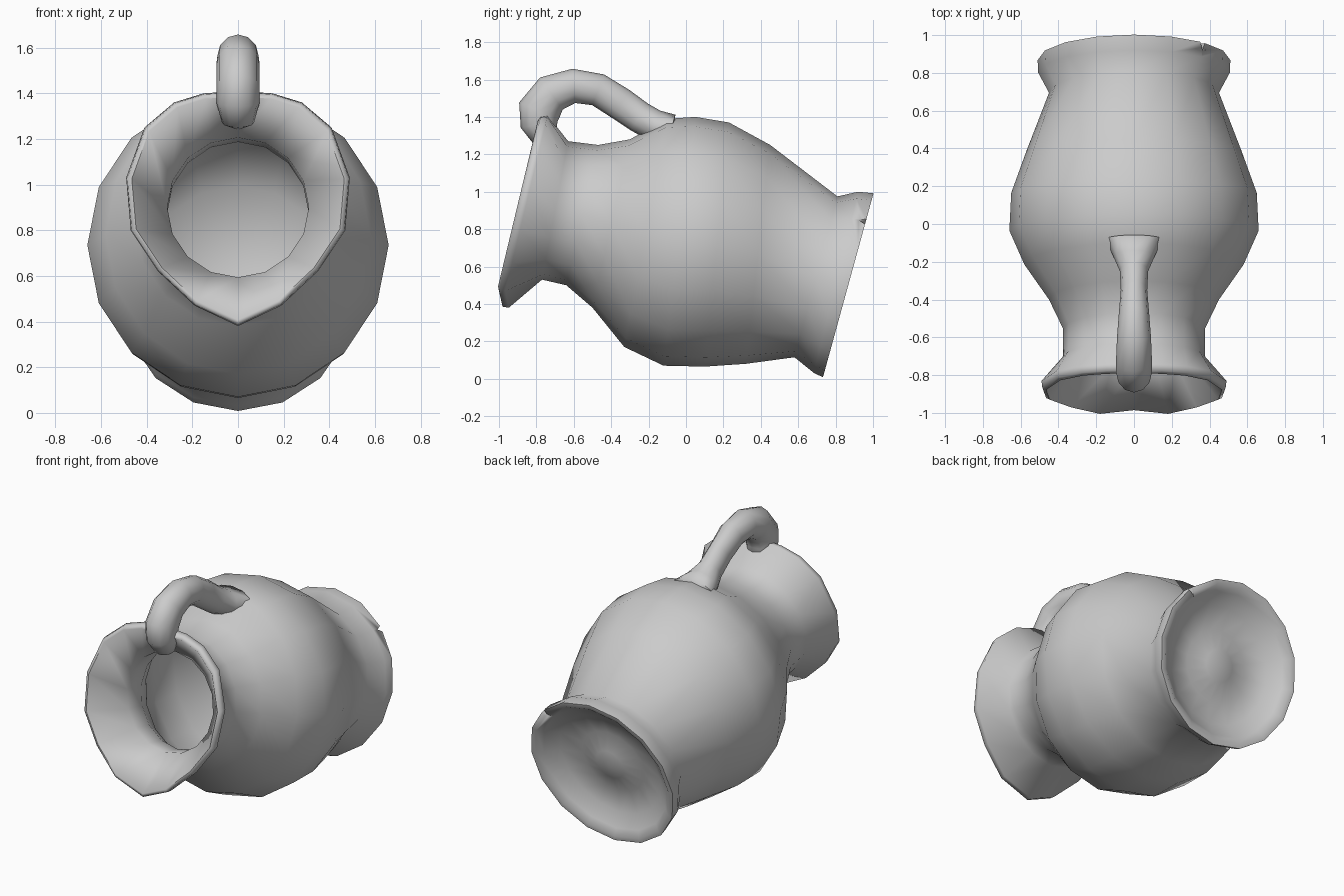
import bpy, bmesh, math
from mathutils import Vector, Matrix

if "Cube" in bpy.data.objects:
    bpy.data.objects.remove(bpy.data.objects["Cube"])

SIDES = 16


def ring(ty, tz, by, bz, w):
    """Tilted elliptical section from its top and bottom points and half width."""
    top, bot = Vector((0, ty, tz)), Vector((0, by, bz))
    mid, up = (top + bot) / 2, (top - bot) / 2
    return [mid + up * math.cos(a) + Vector((w * math.sin(a), 0, 0))
            for a in (2 * math.pi * i / SIDES for i in range(SIDES))]


def inset(section, t):
    ty, tz, by, bz, w = section
    d = Vector((ty - by, tz - bz)).normalized() * t
    return (ty - d.x, tz - d.y, by + d.x, bz + d.y, w - t)


def foot(r, d):
    """Round section of the tilted base: radius r, pushed out by d."""
    y, z = 0.8675 + 0.964 * d, 0.5 - 0.265 * d
    return ring(y + 0.265 * r, z + 0.964 * r, y - 0.265 * r, z - 0.964 * r, r)


def rim(scale, front, tip_back):
    """Pointed spout outline, mirrored from its right half."""
    half = [(0, 1.41), (.15, 1.40), (.28, 1.36), (.41, 1.25), (.49, 1.03),
            (.47, .80), (.35, .62), (.19, .47), (0, .38)]
    pts = []
    for x, z in half:
        zz = 0.93 + (z - 0.93) * scale
        y = -front - (1.41 - zz) * 0.24 + (tip_back if z < .4 else 0)
        pts.append(Vector((x * scale, y, zz)))
    return pts + [Vector((-p.x, p.y, p.z)) for p in pts[-2:0:-1]]


def loft(name, rings, start=None, end=None):
    """Skin closed rings; ends close on a centre point."""
    bm = bmesh.new()
    vs = [[bm.verts.new(p) for p in r] for r in rings]
    n = len(vs[0])
    for a, b in zip(vs, vs[1:]):
        for i in range(n):
            j = (i + 1) % n
            bm.faces.new((a[i], a[j], b[j], b[i]))
    for r, c in ((vs[0], start), (vs[-1], end)):
        cv = bm.verts.new(c)
        for i in range(n):
            bm.faces.new((r[i], r[(i + 1) % n], cv))
    bmesh.ops.recalc_face_normals(bm, faces=bm.faces)
    me = bpy.data.meshes.new(name)
    bm.to_mesh(me)
    bm.free()
    ob = bpy.data.objects.new(name, me)
    bpy.context.collection.objects.link(ob)
    return ob


def smooth(ob, angle):
    bpy.ops.object.select_all(action='DESELECT')
    ob.select_set(True)
    bpy.context.view_layer.objects.active = ob
    bpy.ops.object.shade_smooth_by_angle(angle=math.radians(angle))


# Jug body: inner wall, pointed lip, outer wall, flared foot, dished base
body = [(-.63, 1.27, -.77, .53, .375),
        (-.47, 1.25, -.64, .50, .375),
        (-.30, 1.28, -.50, .38, .45),
        (-.10, 1.39, -.33, .17, .58),
        (.05, 1.40, -.12, .07, .66),
        (.23, 1.37, .10, .065, .65),
        (.45, 1.25, .32, .08, .57),
        (.81, .975, .58, .115, .45)]
last = tuple(a * .3 + b * .7 for a, b in zip(body[6], body[7]))
inner = [ring(*inset(s, .065)) for s in body[:7] + [last]]
outer = [ring(*s) for s in body]
base = [ring(.92, 1.0, .685, .03, .508), foot(.51, 0), foot(.48, .0),
        foot(.44, -.03), foot(.36, -.09), foot(.22, -.12), foot(.10, -.085)]
rings = inner[::-1] + [rim(.95, .785, .04), rim(.99, .775, .04), rim(1, .74, .04)] + outer + base
jug = loft("jug_body", rings, start=Vector((0, .60, .57)), end=Vector((0, .80, .518)))

# Small chip broken out of the foot edge
out = Vector((math.sin(.80), .265 * math.cos(.80), .964 * math.cos(.80)))
bm = bmesh.new()
bmesh.ops.create_cone(bm, cap_ends=True, segments=4, radius1=0, radius2=.10, depth=.16)
bmesh.ops.scale(bm, vec=(.45, 1, 1), verts=bm.verts)
axis = Vector((0, .964, -.265))
side = axis.cross(out).normalized()
rot = Matrix((side, axis, out)).transposed().to_4x4()
pos = Vector((0, .8675, .5)) + out * .505 + axis * .01
bmesh.ops.transform(bm, matrix=Matrix.Translation(pos) @ rot, verts=bm.verts)
bmesh.ops.remove_doubles(bm, verts=bm.verts, dist=1e-5)
bmesh.ops.recalc_face_normals(bm, faces=bm.faces)
me = bpy.data.meshes.new("chip_cutter")
bm.to_mesh(me)
bm.free()
cutter = bpy.data.objects.new("chip_cutter", me)
cutter.hide_render = True
bpy.context.collection.objects.link(cutter)
mod = jug.modifiers.new("chip", 'BOOLEAN')
mod.operation, mod.solver, mod.object = 'DIFFERENCE', 'EXACT', cutter
bpy.context.view_layer.objects.active = jug
bpy.ops.object.modifier_apply(modifier=mod.name)
bpy.data.objects.remove(cutter)
smooth(jug, 75)

# Handle: tube swept from the lip to the shoulder (y, z, half width, half thickness)
path = [(-.755, 1.27, .07, .06), (-.785, 1.36, .095, .10), (-.785, 1.435, .095, .115),
        (-.72, 1.525, .095, .105), (-.60, 1.566, .09, .092), (-.47, 1.545, .08, .088),
        (-.35, 1.47, .07, .088), (-.25, 1.40, .075, .085), (-.17, 1.355, .11, .085),
        (-.08, 1.33, .15, .085)]
tube = []
for i, (y, z, w, t) in enumerate(path):
    a, b = path[max(i - 1, 0)], path[min(i + 1, len(path) - 1)]
    d = Vector((b[0] - a[0], b[1] - a[1])).normalized()
    tube.append([Vector((w * math.sin(k), y - d.y * t * math.cos(k), z + d.x * t * math.cos(k)))
                 for k in (2 * math.pi * j / 12 for j in range(12))])
handle = loft("handle", tube, start=Vector((0, -.745, 1.24)), end=Vector((0, -.06, 1.33)))
smooth(handle, 80)
